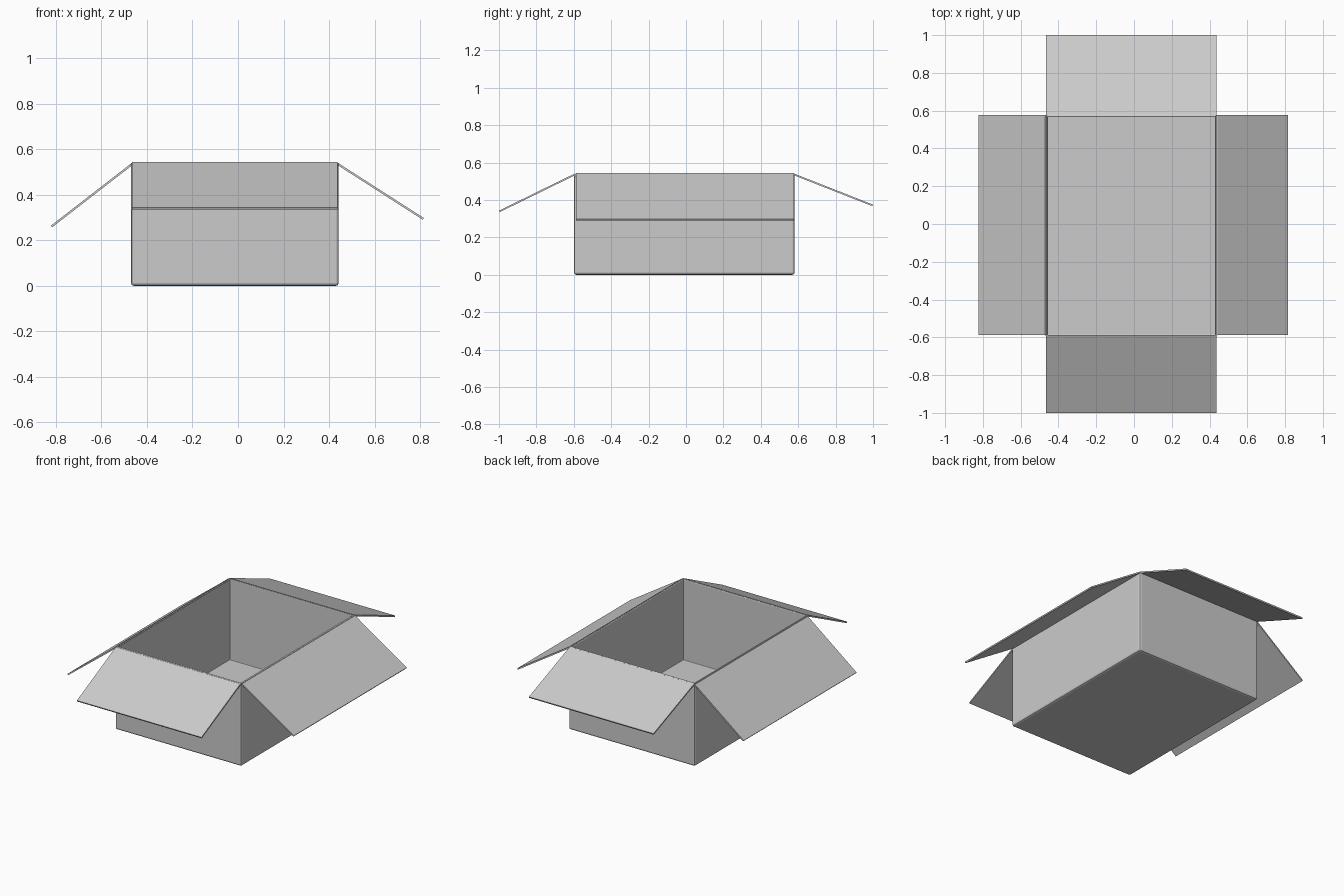
import bpy, bmesh
from mathutils import Vector

if "Cube" in bpy.data.objects:
    bpy.data.objects.remove(bpy.data.objects["Cube"])

X0, X1, Y0, Y1, H = -0.47, 0.442, -0.599, 0.581, 0.54
T = 0.011


def add_object(name, bm):
    bmesh.ops.recalc_face_normals(bm, faces=bm.faces)
    mesh = bpy.data.meshes.new(name)
    bm.to_mesh(mesh)
    bm.free()
    ob = bpy.data.objects.new(name, mesh)
    bpy.context.collection.objects.link(ob)
    return ob


# open carton body: cube without lid, folded (bevelled) edges, card thickness
bm = bmesh.new()
bmesh.ops.create_cube(bm, size=1)
for v in bm.verts:
    v.co = (X1 if v.co.x > 0 else X0, Y1 if v.co.y > 0 else Y0, H if v.co.z > 0 else 0)
lid = [f for f in bm.faces if f.normal.z > 0.9]
bmesh.ops.delete(bm, geom=lid, context='FACES_ONLY')
folds = [e for e in bm.edges if len(e.link_faces) == 2]
bmesh.ops.bevel(bm, geom=folds, offset=0.012, segments=2, profile=0.5, affect='EDGES')
bmesh.ops.recalc_face_normals(bm, faces=bm.faces)
# the outside must face away from the centre
floor = min(bm.faces, key=lambda f: f.calc_center_median().z)
if floor.normal.z > 0:
    bmesh.ops.reverse_faces(bm, faces=bm.faces)
mesh = bpy.data.meshes.new("box_body")
bm.to_mesh(mesh)
bm.free()
body = bpy.data.objects.new("box_body", mesh)
bpy.context.collection.objects.link(body)
mod = body.modifiers.new("card", 'SOLIDIFY')
mod.thickness = T
mod.offset = -1
mod.use_even_offset = True


def flap(name, hinge, tip, axis, lo, hi, thick=0.009):
    """Thin slab from hinge to tip (across, z), running lo..hi along axis."""
    a, b = Vector(hinge), Vector(tip)
    d = (b - a).normalized()
    n = Vector((-d.y, d.x)) * thick
    if n.y > 0:
        n = -n
    section = [a, b, b + n, a + n]
    bm = bmesh.new()
    vs = [bm.verts.new((lo, p.x, p.y) if axis == 'X' else (p.x, lo, p.y)) for p in section]
    face = bm.faces.new(vs)
    ext = bmesh.ops.extrude_face_region(bm, geom=[face])['geom']
    step = (hi - lo, 0, 0) if axis == 'X' else (0, hi - lo, 0)
    bmesh.ops.translate(bm, vec=step, verts=[g for g in ext if isinstance(g, bmesh.types.BMVert)])
    # keep the starting face so the slab is closed
    if not face.is_valid:
        bm.faces.new(vs)
    add_object(name, bm)


# four opened flaps
flap("front_flap", (Y0 + 0.008, H + 0.003), (-1.0, 0.343), 'X', -0.465, 0.436)
flap("back_flap", (Y1 - 0.008, H + 0.003), (1.0, 0.375), 'X', -0.465, 0.436)
flap("left_flap", (X0 + 0.008, H + 0.003), (-0.822, 0.264), 'Y', -0.588, 0.578)
flap("right_flap", (X1 - 0.008, H + 0.003), (0.816, 0.298), 'Y', -0.588, 0.578)
